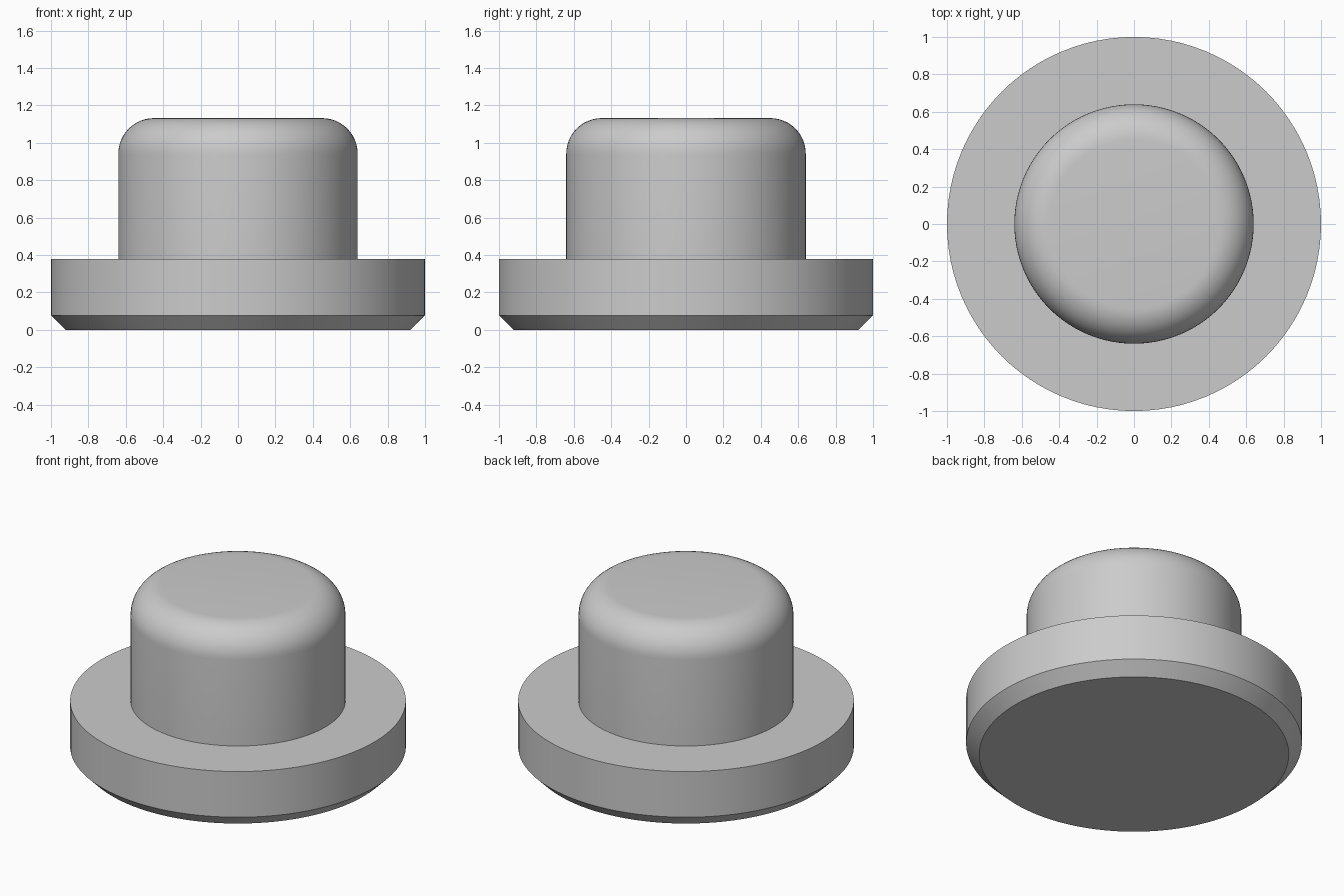
import bpy, bmesh, math

cube = bpy.data.objects.get("Cube")
if cube:
    bpy.data.objects.remove(cube, do_unlink=True)

SEGMENTS = 96

grey = bpy.data.materials.new("light_grey")
grey.use_nodes = True
colour = (0.6, 0.6, 0.6, 1)
grey.diffuse_color = colour
grey.node_tree.nodes["Principled BSDF"].inputs["Base Color"].default_value = colour


def lathe(name, profile):
    """Spin a closed (radius, height) profile around z; ends become caps."""
    bm = bmesh.new()
    rings = []
    for r, z in profile:
        rings.append([bm.verts.new((r * math.cos(a), r * math.sin(a), z))
                      for a in (math.tau * i / SEGMENTS for i in range(SEGMENTS))])
    for low, high in zip(rings, rings[1:]):
        for i in range(SEGMENTS):
            j = (i + 1) % SEGMENTS
            bm.faces.new((low[i], low[j], high[j], high[i]))
    bm.faces.new(rings[0][::-1])
    bm.faces.new(rings[-1])
    mesh = bpy.data.meshes.new(name)
    bm.to_mesh(mesh)
    bm.free()
    mesh.materials.append(grey)
    obj = bpy.data.objects.new(name, mesh)
    bpy.context.collection.objects.link(obj)
    bpy.ops.object.select_all(action="DESELECT")
    obj.select_set(True)
    bpy.context.view_layer.objects.active = obj
    bpy.ops.object.shade_smooth_by_angle(angle=math.radians(30))
    return obj


# One turned body: chamfered flange, step, stem and rounded crown
stem_r, top, fillet, steps = 0.64, 1.132, 0.19, 12
crown = [(stem_r - fillet + fillet * math.cos(a), top - fillet + fillet * math.sin(a))
         for a in (math.pi / 2 * i / steps for i in range(steps + 1))]
lathe("flanged_plug", [(0.922, 0), (1, 0.078), (1, 0.378), (stem_r, 0.378)] + crown)
